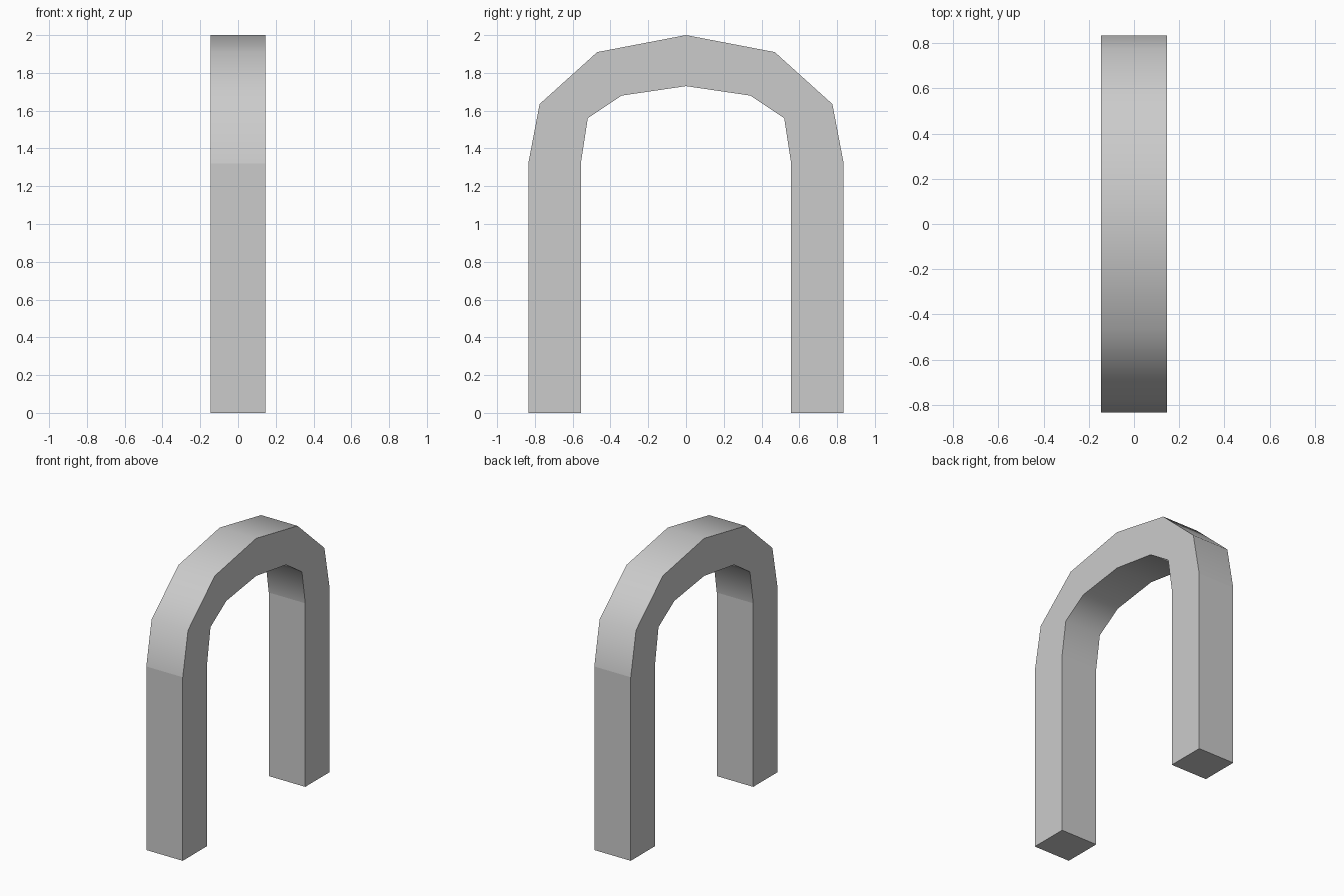
import bpy, bmesh

if "Cube" in bpy.data.objects:
    bpy.data.objects.remove(bpy.data.objects["Cube"])

HALF_DEPTH = 0.145
# (outer y, outer z, inner y, inner z) from the foot up to the crown
HALF = [
    (0.835, 0.0, 0.557, 0.0),
    (0.835, 1.32, 0.557, 1.32),
    (0.775, 1.635, 0.52, 1.56),
    (0.47, 1.91, 0.34, 1.68),
    (0.0, 2.0, 0.0, 1.73),
]
# Mirror the half profile across y = 0
sections = HALF + [(-a, b, -c, d) for a, b, c, d in reversed(HALF[:-1])]

bm = bmesh.new()
rings = []
for oy, oz, iy, iz in sections:
    rings.append([bm.verts.new(p) for p in (
        (-HALF_DEPTH, oy, oz), (HALF_DEPTH, oy, oz),
        (HALF_DEPTH, iy, iz), (-HALF_DEPTH, iy, iz))])

# Walls: outer and inner strips of the arch are smooth, the legs and sides flat
last = len(rings) - 2
for s, (a, b) in enumerate(zip(rings, rings[1:])):
    for i in range(4):
        j = (i + 1) % 4
        face = bm.faces.new((a[i], a[j], b[j], b[i]))
        face.smooth = i in (0, 2) and 0 < s < last

# Foot ends
bm.faces.new(rings[0])
bm.faces.new(rings[-1])
bmesh.ops.recalc_face_normals(bm, faces=bm.faces)

mesh = bpy.data.meshes.new("arch")
bm.to_mesh(mesh)
bm.free()
arch = bpy.data.objects.new("arch", mesh)
bpy.context.collection.objects.link(arch)
